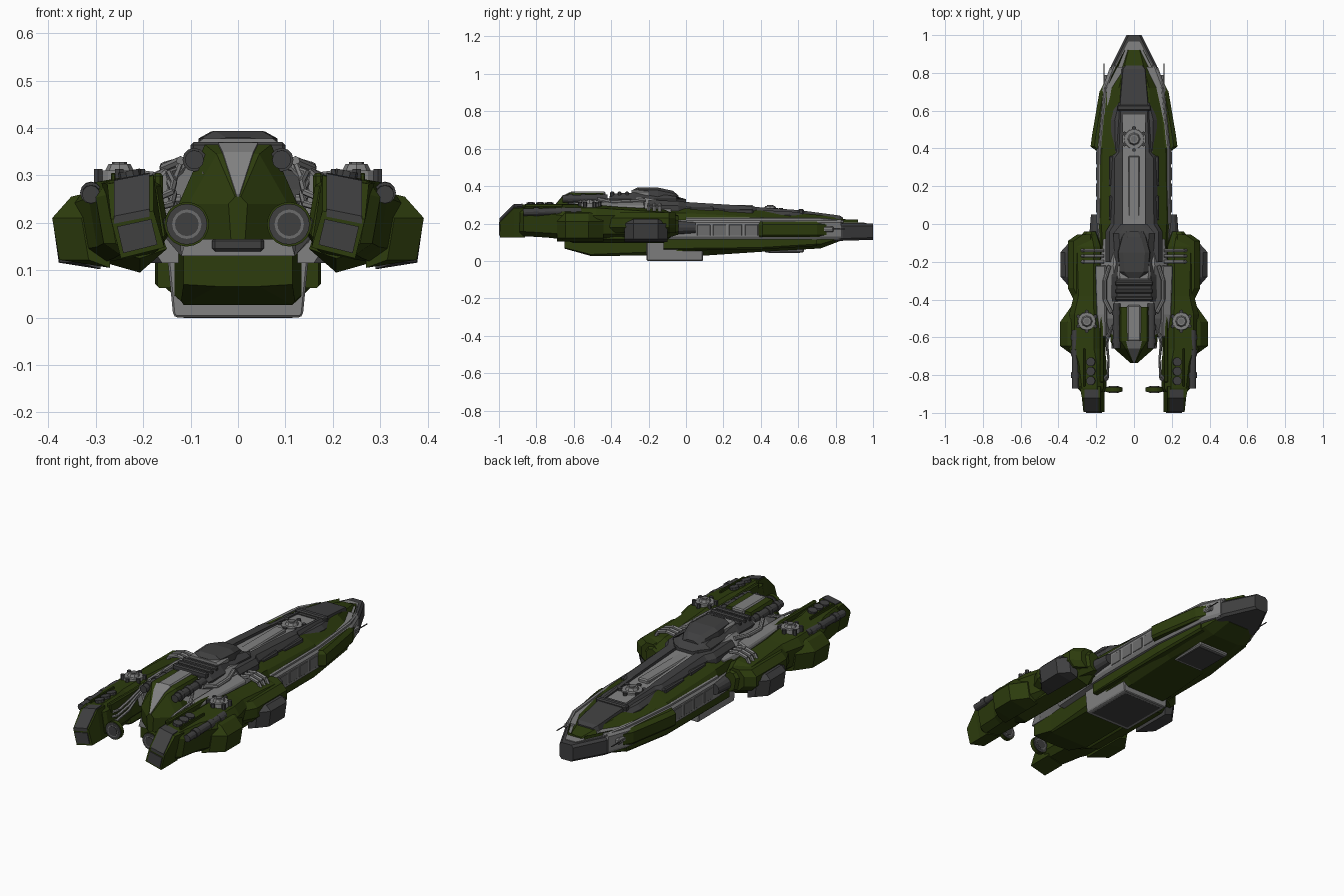
import bpy, bmesh, math
from mathutils import Vector, Matrix

def mat(name, c):
    m = bpy.data.materials.new(name)
    m.diffuse_color = (*c, 1)
    return m

GREEN = mat("olive_green", (0.026, 0.045, 0.004))
GREY = mat("light_grey", (0.22, 0.22, 0.22))
DARK = mat("dark_grey", (0.05, 0.05, 0.051))
MID = mat("mid_grey", (0.15, 0.15, 0.15))

def finish(name, bm, col, mirror=False, bevel=0):
    bmesh.ops.recalc_face_normals(bm, faces=bm.faces)
    me = bpy.data.meshes.new(name)
    bm.to_mesh(me)
    bm.free()
    me.materials.append(col)
    ob = bpy.data.objects.new(name, me)
    bpy.context.collection.objects.link(ob)
    if bevel:
        b = ob.modifiers.new("bevel", 'BEVEL')
        b.width, b.segments = bevel, 1
    if mirror:
        ob.modifiers.new("mirror", 'MIRROR')
    return ob

def octo(x0, x1, z0, z1, c, roll=0):
    # chamfered rectangle section, optionally rolled outward about the nacelle axis
    p = [(x0+c, z0), (x1-c, z0), (x1, z0+c), (x1, z1-c), (x1-c, z1), (x0+c, z1), (x0, z1-c), (x0, z0+c)]
    a, (u, v) = math.radians(roll), (0.24, 0.2)
    if not roll:
        return p
    s, k = math.sin(a), math.cos(a)
    return [(u + (x-u)*k + (z-v)*s, v + (z-v)*k - (x-u)*s) for x, z in p]

def sym(pts):
    # half section (bottom to top) made symmetric
    return pts + [(-x, z) for x, z in reversed(pts)]

def loft(name, secs, col, mirror=False, bevel=0):
    bm = bmesh.new()
    rings = [[bm.verts.new((x, y, z)) for x, z in ring] for y, ring in secs]
    n = len(rings[0])
    for a, b in zip(rings, rings[1:]):
        for i in range(n):
            bm.faces.new((a[i], a[(i+1) % n], b[(i+1) % n], b[i]))
    bm.faces.new(rings[0])
    bm.faces.new(rings[-1])
    return finish(name, bm, col, mirror, bevel)

def box(name, x, y, z, col, mirror=False, bevel=0.006):
    ring = [(x[0], z[0]), (x[1], z[0]), (x[1], z[1]), (x[0], z[1])]
    return loft(name, [(y[0], ring), (y[1], ring)], col, mirror, bevel)

def tube(name, pts, r, col, mirror=False, sides=12, r2=None):
    bm = bmesh.new()
    for a, b in zip(pts, pts[1:]):
        a, b = Vector(a), Vector(b)
        d = b - a
        m = Matrix.Translation((a+b)/2) @ d.to_track_quat('Z', 'Y').to_matrix().to_4x4()
        bmesh.ops.create_cone(bm, cap_ends=True, segments=sides, radius1=r,
                              radius2=r if r2 is None else r2, depth=d.length, matrix=m)
    return finish(name, bm, col, mirror)

# ---- lower hull and belly
loft("lower_hull", [(y, sym([(a, z0), (b, z1), (b, 0.145)])) for y, a, b, z0, z1 in [
    (-0.65, 0.045, 0.115, 0.066, 0.07), (-0.51, 0.115, 0.12, 0.027, 0.035), (0.12, 0.115, 0.15, 0.03, 0.06),
    (0.42, 0.11, 0.165, 0.05, 0.08), (0.72, 0.08, 0.14, 0.067, 0.09), (0.82, 0.06, 0.11, 0.105, 0.12)]], GREEN)
loft("lower_hull_flank", [(-0.12, octo(-0.17, 0.17, 0.062, 0.14, 0.004)), (0.4, octo(-0.175, 0.175, 0.062, 0.14, 0.01)),
    (0.7, octo(-0.15, 0.15, 0.08, 0.14, 0.01))], GREEN)
loft("belly_bay", [(y, sym([(0.13, 0.0), (0.137, 0.006), (0.15, 0.14)])) for y in (-0.21, 0.09)], GREY, bevel=0.004)
box("belly_bay_door", (-0.115, 0.115), (-0.19, 0.07), (-0.0005, 0.01), DARK, bevel=0)
box("belly_sensor", (-0.09, 0.09), (0.42, 0.63), (0.046, 0.09), GREY)
box("belly_sensor_panel", (-0.08, 0.08), (0.44, 0.61), (0.043, 0.05), DARK, bevel=0)

# ---- side walls, upper hull and bow
loft("side_wall", [(y, sym([(x-0.01, 0.115), (x, 0.13), (x, 0.205), (x-0.01, 0.218)])) for y, x in [
    (-0.4, 0.17), (0, 0.197), (0.4, 0.197), (0.72, 0.167), (0.83, 0.127)]], GREY)
for i in range(4):
    box("wall_panel", (0.19, 0.2), (0.06+i*0.085, 0.13+i*0.085), (0.135, 0.195), MID, True, 0.002)
loft("upper_hull", [(y, sym([(a, 0.2), (a, 0.222), (b, z-0.035), (c, z)])) for y, a, b, c, z in [
    (-0.4, 0.17, 0.16, 0.10, 0.30), (0, 0.185, 0.172, 0.11, 0.29), (0.4, 0.182, 0.165, 0.10, 0.27),
    (0.72, 0.152, 0.13, 0.08, 0.245), (0.92, 0.05, 0.045, 0.03, 0.212)]], GREEN)
loft("side_armour", [(y, [(0.1, 0.128), (x-0.01, 0.128), (x, 0.14), (x, 0.195), (x-0.02, 0.212), (0.1, 0.212)])
    for y, x in [(0.385, 0.195), (0.41, 0.23), (0.47, 0.222), (0.70, 0.183), (0.78, 0.14)]], GREEN, True)
tube("hull_trim_line", [(0.182, 0.0, 0.222), (0.18, 0.4, 0.222), (0.15, 0.72, 0.222), (0.105, 0.84, 0.21)], 0.009, GREY, True, 6)
loft("bow", [(y, sym([(x-0.012, z0), (x, z0+0.012), (x, 0.188), (x-0.012, 0.2)])) for y, x, z0 in [
    (0.79, 0.13, 0.105), (0.84, 0.12, 0.108), (1.0, 0.04, 0.113)]], DARK)
loft("bow_deck_plate", [(0.80, sym([(0.11, 0.195), (0.11, 0.206)])), (0.85, sym([(0.092, 0.195), (0.092, 0.206)])),
    (0.965, sym([(0.03, 0.195), (0.03, 0.204)]))], GREY)
loft("fore_deck", [(y, sym([(x, 0.2), (x-0.012, z)])) for y, x, z in [
    (0.58, 0.085, 0.27), (0.64, 0.085, 0.267), (0.82, 0.07, 0.243), (0.84, 0.055, 0.232)]], DARK)
tube("antenna", [(0.16, 0.68, 0.17), (0.16, 0.85, 0.17)], 0.003, DARK, True, 6)
box("antenna_base", (0.13, 0.162), (0.70, 0.79), (0.155, 0.185), GREY, True)

# ---- deck channel, rails and clutter
loft("deck_channel", [(y, sym([(0.065, 0.2), (0.065, z)])) for y, z in [(-0.1, 0.305), (0.2, 0.288), (0.6, 0.265)]], GREY)
box("deck_channel_panel", (-0.03, 0.03), (-0.02, 0.36), (0.26, 0.298), GREY)
loft("deck_rail", [(y, [(0.058, 0.22), (x, 0.22), (x, z-0.025), (x-0.02, z), (0.058, z)]) for y, x, z in [
    (-0.2, 0.15, 0.325), (-0.04, 0.15, 0.32), (0.0, 0.125, 0.315), (0.35, 0.122, 0.293), (0.38, 0.10, 0.288),
    (0.6, 0.09, 0.272)]], DARK, True)
for y0, y1, z in [(0.02, 0.15, 0.29), (0.2, 0.36, 0.278)]:
    box("deck_locker", (0.095, 0.132), (y0, y1), (z-0.06, z), DARK, True)
loft("fore_rail", [(y, [(0.07, 0.2), (x, 0.2), (x, z-0.02), (x-0.02, z), (0.07, z)]) for y, x, z in [
    (0.38, 0.118, 0.272), (0.55, 0.122, 0.265), (0.64, 0.10, 0.255)]], DARK, True)
box("fore_crossbeam", (-0.09, 0.09), (0.6, 0.63), (0.24, 0.278), DARK)

# ---- central superstructure
loft("superstructure", [(y, sym([(0.12, 0.13), (b, 0.2), (b-0.02, 0.27), (c, z)])) for y, b, c, z in [
    (-0.66, 0.10, 0.07, 0.30), (-0.6, 0.125, 0.09, 0.33), (-0.5, 0.18, 0.10, 0.335), (-0.22, 0.19, 0.11, 0.34),
    (-0.08, 0.18, 0.10, 0.31)]], GREY)
loft("bridge_base", [(y, sym([(x, 0.28), (x, 0.33), (x-0.03, z)])) for y, x, z in [
    (-0.41, 0.115, 0.345), (-0.38, 0.12, 0.36), (-0.28, 0.12, 0.365), (-0.2, 0.10, 0.365), (-0.05, 0.11, 0.345),
    (0.0, 0.07, 0.315)]], DARK)
loft("bridge_collar", [(y, sym([(x, 0.33), (x, 0.368), (x-0.012, 0.378)])) for y, x in [
    (-0.292, 0.085), (-0.27, 0.088), (-0.2, 0.085)]], GREY)
loft("bridge_dome", [(y, sym([(x+0.004, 0.34), (x, z-0.014), (x-0.025, z)])) for y, x, z in [
    (-0.285, 0.05, 0.38), (-0.255, 0.075, 0.394), (-0.15, 0.083, 0.392), (-0.07, 0.062, 0.375), (-0.04, 0.045, 0.35)]], DARK)
for y in (-0.315, -0.355, -0.395):
    box("bridge_rib", (-0.10, 0.10), (y-0.012, y+0.012), (0.34, 0.37), DARK)

# ---- wedge shaped green front block with grey spine
loft("front_block", [(y, sym([(a, 0.165), (b, 0.24), (c, z)])) for y, a, b, c, z in [
    (-0.735, 0.015, 0.02, 0.006, 0.255), (-0.66, 0.10, 0.105, 0.045, 0.345), (-0.62, 0.115, 0.125, 0.07, 0.365),
    (-0.44, 0.115, 0.125, 0.07, 0.362)]], GREEN)
box("front_spine", (-0.036, 0.036), (-0.62, -0.43), (0.345, 0.37), GREY)
loft("front_wedge_plate", [(-0.735, sym([(0.003, 0.25), (0.003, 0.259)])), (-0.66, sym([(0.032, 0.34), (0.032, 0.349)])),
    (-0.62, sym([(0.042, 0.36), (0.042, 0.369)]))], GREY)
box("front_block_slot", (-0.055, 0.055), (-0.67, -0.6), (0.14, 0.168), DARK)
tube("roof_pipe", [(0.092, -0.66, 0.333), (0.092, -0.42, 0.335)], 0.02, DARK, True)
for y in (-0.62, -0.55, -0.47):
    tube("roof_pipe_band", [(0.092, y-0.012, 0.333), (0.092, y+0.012, 0.333)], 0.025, DARK, True)

# ---- side nacelles
R = 10
loft("nacelle", [(y, octo(a, b, c, d, e, R)) for y, a, b, c, d, e in [
    (-0.04, 0.20, 0.26, 0.14, 0.24, 0.02), (-0.12, 0.17, 0.32, 0.125, 0.27, 0.03), (-0.38, 0.17, 0.31, 0.125, 0.285, 0.03),
    (-0.48, 0.16, 0.335, 0.125, 0.295, 0.035), (-0.66, 0.16, 0.335, 0.125, 0.295, 0.035), (-0.74, 0.15, 0.305, 0.13, 0.295, 0.03),
    (-0.87, 0.15, 0.29, 0.135, 0.293, 0.03), (-0.89, 0.16, 0.265, 0.14, 0.285, 0.02)]], GREEN, True)
loft("nacelle_keel", [(y, [(0.15, 0.145), (0.207, z), (0.285, z+0.022), (0.27, 0.2), (0.17, 0.2)]) for y, z in [
    (-0.68, 0.125), (-0.6, 0.095), (-0.12, 0.095), (-0.08, 0.13)]], GREEN, True)
loft("nacelle_outer_bulge", [(y, [(0.27, 0.105), (x-0.015, 0.122), (x, 0.21), (x-0.04, z), (0.27, z+0.02)]) for y, x, z in [
    (-0.69, 0.33, 0.23), (-0.645, 0.392, 0.255), (-0.52, 0.392, 0.255), (-0.44, 0.335, 0.24)]], GREEN, True)
loft("nacelle_outer_pod", [(y, [(0.29, 0.102), (x-0.012, 0.116), (x, 0.2), (x-0.025, z), (0.29, z)]) for y, x, z in [
    (-0.33, 0.345, 0.20), (-0.28, 0.388, 0.225), (-0.15, 0.39, 0.225), (-0.10, 0.345, 0.20)]], DARK, True)
loft("nacelle_shoulder", [(y, octo(0.2, x, 0.15, 0.26, 0.03)) for y, x in [
    (-0.42, 0.31), (-0.34, 0.35), (-0.09, 0.35), (-0.055, 0.3)]], GREEN, True)
tube("nacelle_cap", [(0.2, -0.1, 0.178), (0.2, 0.05, 0.178)], 0.04, DARK, True, 12, 0.028)
# tail end: lower green block, sloped dark top, two intake panels
loft("nacelle_tail", [(y, [(0.155, 0.148), (0.247, 0.125), (0.268+k, z-0.018), (0.178, z)]) for y, z, k in [
    (-0.995, 0.225, 0), (-0.92, 0.30, 0.008), (-0.86, 0.302, 0.02)]], GREEN, True)
loft("tail_lower_panel", [(y, [(0.17, 0.154), (0.242, 0.136), (0.255, 0.192), (0.183, 0.208)]) for y in (-1.0, -0.99)], DARK, True)
loft("tail_top_cover", [(y, [(0.187, z-0.014), (0.262, z-0.029), (0.262, z-0.013), (0.187, z+0.002)]) for y, z in [
    (-0.996, 0.227), (-0.92, 0.302), (-0.875, 0.304)]], DARK, True)

# ---- nacelle fittings
tube("side_pipe", [(0.31, -0.87, 0.26), (0.31, -0.56, 0.268)], 0.019, DARK, True)
for y in (-0.8, -0.68, -0.6):
    tube("side_pipe_band", [(0.31, y-0.015, 0.263), (0.31, y+0.015, 0.264)], 0.023, DARK, True)
for y in (-0.73, -0.78, -0.83):
    tube("vent_drum", [(0.225, y, 0.285), (0.23, y, 0.31)], 0.024, DARK, True, 10)
box("vent_fin", (0.258, 0.268), (-0.86, -0.66), (0.27, 0.305), GREEN, True, 0.002)
box("inner_rail", (0.158, 0.18), (-0.84, -0.46), (0.255, 0.305), GREEN, True)
for k in range(3):
    tube("inner_hose", [(0.10+0.012*k, -0.52-0.02*k, 0.32), (0.145, -0.60-0.02*k, 0.305-0.02*k), (0.135, -0.72, 0.285-0.025*k),
        (0.14, -0.80-0.01*k, 0.265-0.025*k), (0.175, -0.83-0.01*k, 0.25-0.02*k)], 0.007, GREY, True, 6)
    y = -0.14-0.03*k
    tube("shoulder_rib", [(0.16, y, 0.295), (0.21, y, 0.302), (0.26, y, 0.288), (0.28, y, 0.25)], 0.01, GREY, True, 6)
loft("link_arm", [(y, [(0.12, 0.2), (0.2, 0.2), (x, 0.295), (0.15, 0.318)]) for y, x in [
    (-0.6, 0.17), (-0.48, 0.195), (-0.22, 0.205)]], GREY, True, 0.006)
tube("link_pipe", [(0.13, -0.22, 0.325), (0.155, -0.30, 0.318), (0.155, -0.40, 0.315), (0.12, -0.47, 0.33)], 0.011, GREY, True, 8)
for z in (0.2, 0.24):
    box("link_conduit", (0.11, 0.17), (-0.58, -0.5), (z, z+0.02), GREY, True)

# ---- thruster rings on the inner sides
tube("thruster_shell", [(0.108, -0.886, 0.197), (0.108, -0.866, 0.197)], 0.047, GREEN, True, 20)
tube("thruster_ring", [(0.108, -0.89, 0.197), (0.108, -0.862, 0.197)], 0.043, DARK, True, 20)
tube("thruster_lens", [(0.108, -0.892, 0.197), (0.108, -0.86, 0.197)], 0.031, MID, True, 16)
tube("thruster_core", [(0.108, -0.894, 0.197), (0.108, -0.858, 0.197)], 0.025, DARK, True, 16)
box("thruster_strut", (0.14, 0.18), (-0.885, -0.865), (0.18, 0.21), DARK, True)

# ---- turrets: one on the bow deck, a pair on the nacelles
def turret(x, y, z, r, mirror):
    tube("turret_base", [(x, y, z-0.03), (x, y, z+0.012)], r, GREY, mirror, 12, r*0.9)
    tube("turret_head", [(x, y, z+0.01), (x, y, z+0.026)], r*0.6, GREY, mirror, 8, r*0.45)
    tube("turret_cap", [(x, y, z+0.02), (x, y, z+0.03)], r*0.3, MID, mirror, 8)
    for i in range(6):
        a = math.radians(60*i+30)
        c, s = math.cos(a)*r, math.sin(a)*r
        tube("turret_stud", [(x+c, y+s, z-0.02), (x+c, y+s, z+0.016)], r*0.2, DARK, mirror, 6)
turret(0, 0.45, 0.268, 0.058, False)
turret(0.25, -0.515, 0.298, 0.052, True)
